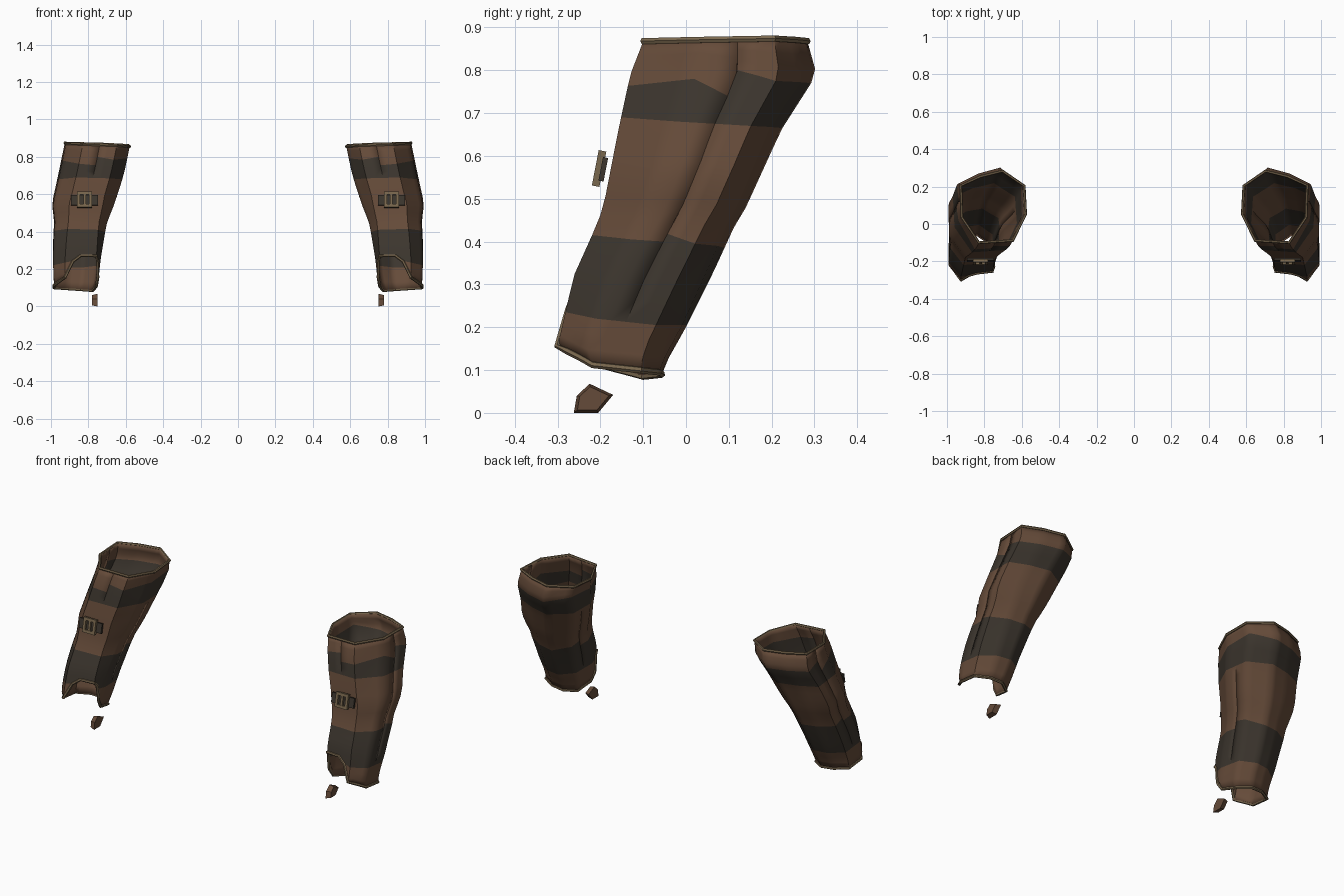
import bpy, bmesh, math
from mathutils import Vector, Matrix

if "Cube" in bpy.data.objects:
    bpy.data.objects.remove(bpy.data.objects["Cube"])


def material(name, rgb):
    m = bpy.data.materials.new(name)
    m.diffuse_color = (*rgb, 1)
    m.use_nodes = True
    m.node_tree.nodes["Principled BSDF"].inputs["Base Color"].default_value = m.diffuse_color
    return m


LEATHER = material("brown leather", (0.13, 0.07, 0.041))
BAND = material("dark wrap", (0.045, 0.036, 0.027))
TRIM = material("tan trim", (0.19, 0.135, 0.075))


def finish(name, bm, mats, angle=None, thickness=0):
    me = bpy.data.meshes.new(name)
    bm.to_mesh(me)
    bm.free()
    ob = bpy.data.objects.new(name, me)
    bpy.context.collection.objects.link(ob)
    for m in mats:
        me.materials.append(m)
    if angle:
        bpy.ops.object.select_all(action='DESELECT')
        ob.select_set(True)
        bpy.context.view_layer.objects.active = ob
        bpy.ops.object.shade_smooth_by_angle(angle=math.radians(angle))
    if thickness:
        sol = ob.modifiers.new("wall", 'SOLIDIFY')
        sol.thickness, sol.offset = thickness, -1
    ob.modifiers.new("pair", 'MIRROR').use_clip = False
    return ob


def lerp(knots, t, mid=None):
    """Piecewise linear lookup; mid chooses the segment at a sudden step."""
    m = t if mid is None else mid
    for (a, va), (b, vb) in zip(knots, knots[1:]):
        if a <= m <= b and b > a:
            return va + (vb - va) * (t - a) / (b - a)
    return knots[0][1] if m < knots[0][0] else knots[-1][1]


# Sleeve cross-sections: bounds over height, and upper / lower outline
X_IN = [(.08, .765), (.15, .745), (.25, .735), (.4, .71), (.45, .70), (.55, .66), (.7, .612), (.8, .59), (.88, .575)]
X_OUT = [(.08, .985), (.15, .985), (.25, .99), (.4, .987), (.45, .982), (.55, .995), (.7, .962), (.88, .925)]
Y_FRONT = [(.08, -.265), (.115, -.275), (.155, -.30), (.32, -.262), (.44, -.208), (.48, -.193), (.66, -.158), (.79, -.13), (.88, -.095)]
Y_BACK = [(.08, -.06), (.12, -.045), (.2, 0), (.32, .06), (.44, .115), (.48, .14), (.66, .222), (.79, .305), (.88, .28)]
UPPER = [(1, .6), (.4, .85), (-.28, 1), (-.95, .58), (-1, -.2), (-.6, -.93), (.44, -1), (.96, -.3)]
LOWER = [(1, .5), (.35, .92), (-.3, 1), (-.9, .6), (-1, -.3), (-.85, -.85), (.5, -1), (1, -.5)]

# Heights around the sleeve (u runs 0-8 from the outer back corner)
BOTTOM = [(0, .1), (2, .09), (3, .085), (4, .11), (4.5, .2), (4.75, .25), (5, .27), (5.5, .272), (5.75, .24), (6, .155), (7, .112), (8, .1)]
LOW1 = [(0, .205), (2, .205), (4, .225), (6, .235), (8, .205)]
HIGH1 = [(0, .395), (2, .385), (3, .41), (3.5, .425), (3.5, .39), (5, .41), (6, .415), (7.5, .40), (7.5, .418), (8, .395)]
LOW2 = [(0, .67), (2, .665), (4, .68), (6, .69), (8, .67)]
HIGH2 = [(0, .775), (2, .77), (3, .80), (5, .785), (5.5, .80), (5.5, .755), (7, .78), (7.5, .74), (7.5, .80), (8, .775)]
TOP = [(0, .874), (2, .868), (4, .855), (6, .868), (8, .874)]


def surf(u, z):
    i, f = int(u) % 8, u - int(u)
    k = max(0, min(1, (z - .2) / .4))
    p = [Vector(LOWER[j]).lerp(Vector(UPPER[j]), k) for j in (i, (i + 1) % 8)]
    q = p[0].lerp(p[1], f)
    x0, x1, y0, y1 = (lerp(t, z) for t in (X_IN, X_OUT, Y_FRONT, Y_BACK))
    return Vector(((x0 + x1 + q.x * (x1 - x0)) / 2, (y0 + y1 + q.y * (y1 - y0)) / 2, z))


# Sleeve shell with two dark wraps whose edges follow the height lines
def heights(u, mid):
    b, l1, h1, l2, h2, t = (lerp(k, u, mid) for k in (BOTTOM, LOW1, HIGH1, LOW2, HIGH2, TOP))
    marks = [b, max(l1, b + .003), h1, l2, h2, t]
    rows = []
    for a, c, n in zip(marks, marks[1:], (3, 4, 6, 2, 3)):
        rows += [a + (c - a) * i / n for i in range(n)]
    return rows + [t]


bm = bmesh.new()
for c in range(32):
    a, b = c / 4, (c + 1) / 4
    za, zb = heights(a, a + .125), heights(b, a + .125)
    va = [bm.verts.new(surf(a, z)) for z in za]
    vb = [bm.verts.new(surf(b, z)) for z in zb]
    for r in range(len(za) - 1):
        f = bm.faces.new((va[r], vb[r], vb[r + 1], va[r + 1]))
        f.material_index = int(3 <= r < 7 or 13 <= r < 15)
bmesh.ops.remove_doubles(bm, verts=bm.verts, dist=.0005)
finish("sleeve", bm, [LEATHER, BAND], 55, .008)


# Trim tubes around the two openings
def tube(name, pts, radius, sides=6):
    bm = bmesh.new()
    n = len(pts)
    centre = sum(pts, Vector()) / n
    rings = []
    for i, p in enumerate(pts):
        d = (pts[(i + 1) % n] - pts[i - 1]).normalized()
        out = p - centre
        out = (out - d * out.dot(d)).normalized()
        side = d.cross(out)
        rings.append([bm.verts.new(p + radius * (out * math.cos(t) + side * math.sin(t)))
                      for t in (k * math.tau / sides for k in range(sides))])
    for i in range(n):
        for k in range(sides):
            m = (k + 1) % sides
            bm.faces.new((rings[i][k], rings[i][m], rings[(i + 1) % n][m], rings[(i + 1) % n][k]))
    bmesh.ops.recalc_face_normals(bm, faces=bm.faces)
    return finish(name, bm, [TRIM], 40)


tube("top_rim", [surf(u, lerp(TOP, u)) for u in range(8)], .008)
tube("bottom_rim", [surf(c / 4, lerp(BOTTOM, c / 4)) for c in range(32)], .008)


# Buckle: strap piece, square frame and prong, leaning with the sleeve
LEAN = Matrix.Translation((.82, -.2, .57)) @ Matrix.Rotation(math.radians(-11), 4, 'X')


def boxes(name, mat, items):
    bm = bmesh.new()
    for centre, size in items:
        m = LEAN @ Matrix.Translation(centre) @ Matrix.Diagonal((*size, 1))
        bmesh.ops.create_cube(bm, size=1, matrix=m)
    return finish(name, bm, [mat])


boxes("buckle_strap", BAND, [((0, .007, 0), (.145, .012, .056))])
boxes("buckle_frame", TRIM,
      [((s * .032, -.003, 0), (.016, .018, .084)) for s in (-1, 1)] +
      [((0, -.003, s * .034), (.05, .018, .016)) for s in (-1, 1)])
boxes("buckle_prong", TRIM, [((0, -.004, 0), (.014, .012, .054))])

# Loose chip below the cuff: bevelled pentagon slab
bm = bmesh.new()
outline = [(-.262, .0), (-.255, .04), (-.225, .068), (-.17, .042), (-.205, .0)]
f = bm.faces.new([bm.verts.new((.752, y, z)) for y, z in outline])
ext = bmesh.ops.extrude_face_region(bm, geom=[f])
for v in ext["geom"]:
    if isinstance(v, bmesh.types.BMVert):
        v.co = (.78, -.22 + (v.co.y + .22) * .8, .033 + (v.co.z - .033) * .8)
bmesh.ops.recalc_face_normals(bm, faces=bm.faces)
finish("loose_chip", bm, [LEATHER])
